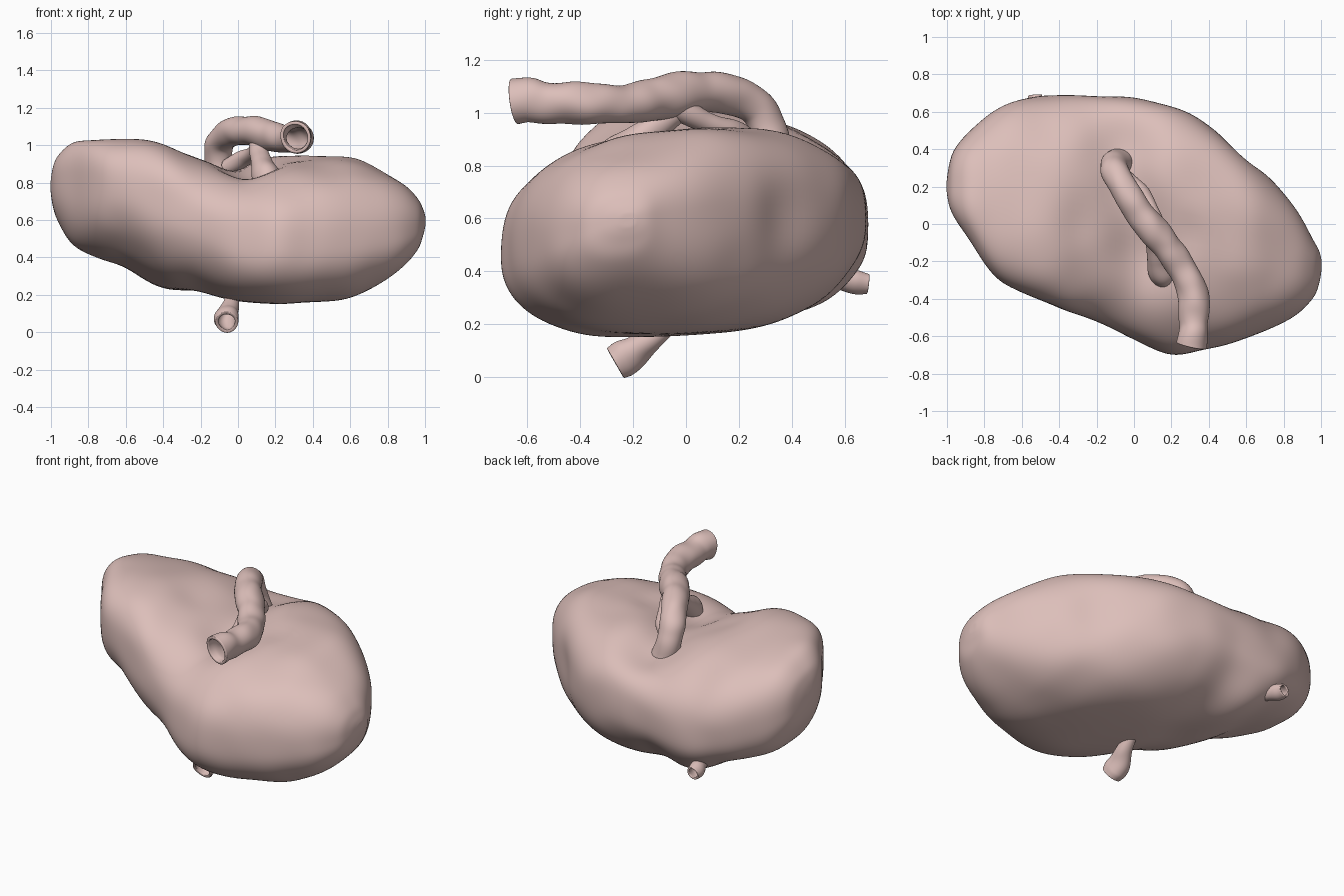
import bpy, bmesh, math
from mathutils import Vector, noise

if "Cube" in bpy.data.objects:
    bpy.data.objects.remove(bpy.data.objects["Cube"])

SKIN = bpy.data.materials.new("skin")
SKIN.diffuse_color = (0.72, 0.52, 0.49, 1)
SKIN.use_nodes = True
SKIN.node_tree.nodes["Principled BSDF"].inputs["Base Color"].default_value = SKIN.diffuse_color


def resample(rows, steps):
    """Catmull-Rom through rows of numbers."""
    out, n = [], len(rows)
    for i in range(n - 1):
        p = [rows[max(i - 1, 0)], rows[i], rows[i + 1], rows[min(i + 2, n - 1)]]
        for s in range(steps):
            t = s / steps
            out.append([0.5 * (2 * b + (c - a) * t + (2 * a - 5 * b + 4 * c - d) * t * t
                               + (3 * b - a - 3 * c + d) * t ** 3) for a, b, c, d in zip(*p)])
    out.append(list(rows[-1]))
    return out


def loft(name, rings, closed):
    bm = bmesh.new()
    vs = [[bm.verts.new(p) for p in r] for r in rings]
    n = len(vs[0])
    for a, b in zip(vs, vs[1:]):
        for i in range(n):
            j = (i + 1) % n
            bm.faces.new((a[i], a[j], b[j], b[i]))
    if closed:
        for r in (vs[0], vs[-1]):
            c = bm.verts.new(sum((v.co for v in r), Vector()) / n)
            for i in range(n):
                bm.faces.new((r[i], r[(i + 1) % n], c))
    bmesh.ops.recalc_face_normals(bm, faces=bm.faces)
    for f in bm.faces:
        f.smooth = True
    me = bpy.data.meshes.new(name)
    bm.to_mesh(me)
    bm.free()
    ob = bpy.data.objects.new(name, me)
    bpy.context.collection.objects.link(ob)
    me.materials.append(SKIN)
    return ob


def tube(name, path, wall=0.018, sides=20):
    """Hollow tube along rows of x, y, z, radius."""
    pts = resample(path, 6)
    rings = []
    for i, (x, y, z, r) in enumerate(pts):
        t = (Vector(pts[min(i + 1, len(pts) - 1)][:3]) - Vector(pts[max(i - 1, 0)][:3])).normalized()
        u = t.cross(Vector((0.85, 0.5, 0))).normalized()
        w = t.cross(u)
        ring = []
        for k in range(sides):
            a = 2 * math.pi * k / sides
            d = u * math.cos(a) + w * math.sin(a)
            p = Vector((x, y, z)) + d * r
            ring.append(p + d * 0.012 * noise.noise(p * 9))
        rings.append(ring)
    ob = loft(name, rings, False)
    m = ob.modifiers.new("wall", 'SOLIDIFY')
    m.thickness, m.offset = wall, -1
    s = ob.modifiers.new("smooth", 'SUBSURF')
    s.levels = s.render_levels = 1
    return ob


# Sac: sections along x as x, y min, y max, z min, z max
sections = [
    (-1.002, .17, .23, .75, .81), (-.99, .10, .31, .67, .88), (-.96, .03, .40, .59, .94),
    (-.88, -.09, .50, .47, 1.0),
    (-.75, -.28, .61, .40, 1.015), (-.6, -.37, .67, .35, 1.01), (-.4, -.45, .695, .24, 1.0),
    (-.2, -.52, .69, .215, .95), (0, -.62, .675, .165, .93), (.2, -.70, .63, .15, .94),
    (.4, -.67, .53, .16, .935), (.6, -.61, .37, .19, .925), (.75, -.55, .23, .255, .87),
    (.88, -.48, .06, .35, .79), (.96, -.40, -.08, .44, .715), (.99, -.32, -.14, .52, .66),
    (1.002, -.25, -.19, .57, .62)]
# Dents: centre, push direction, radius
dents = [
    ((-.07, .45, .93), (.01, -.03, -.07), .16), ((-.05, .22, .93), (0, 0, -.06), .15),
    ((.03, .02, .93), (0, 0, -.06), .16), ((.10, -.17, .88), (0, 0, -.07), .15),
    ((.30, -.05, .93), (0, 0, -.03), .08), ((-.05, -.15, .9), (0, 0, -.03), .12),
    ((-.25, .62, .35), (0, -.02, .02), .20), ((-.30, .0, .98), (0, 0, -.02), .12),
    ((.05, -.35, .86), (0, 0, -.02), .15), ((.6, .4, .6), (-.02, -.02, 0), .15),
    ((-.62, -.3, .42), (0, .02, .02), .15)]
N = 56
rings = []
for x, y0, y1, z0, z1 in resample(sections, 4):
    # Left lobe leans toward the front, right lobe toward the back
    f = min(max((x + .55) / .6, 0), 1)
    lean = -.30 + .48 * f * f * (3 - 2 * f)
    ring = []
    for k in range(N):
        a = 2 * math.pi * k / N
        c, s = math.cos(a), math.sin(a)
        c = math.copysign(abs(c) ** 0.81, c)
        s = math.copysign(abs(s) ** 0.81, s)
        h = (z1 - z0) / 2
        fade = 1 - (0.1 if s > 0 else 0.5) * abs(s)
        p = Vector((x, (y0 + y1) / 2 + c * (y1 - y0) / 2,
                    (z0 + z1) / 2 + h * (s + lean * c * fade)))
        q = p.copy()
        for ctr, push, rad in dents:
            q += Vector(push) * math.exp(-((p - Vector(ctr)).length / rad) ** 2)
        n = Vector((0, c, s)).normalized()
        ring.append(q + n * 0.012 * noise.noise(p * 4.5))
    rings.append(ring)
sac = loft("sac", rings, True)
s = sac.modifiers.new("smooth", 'SUBSURF')
s.levels = s.render_levels = 1

# Long upper tube arching forward to an open end
tube("upper_tube", [
    (-.09, .33, .82, .085), (-.10, .31, .93, .075), (-.09, .265, 1.02, .075),
    (-.04, .17, 1.07, .075), (.03, .06, 1.075, .078), (.11, -.04, 1.07, .085),
    (.19, -.14, 1.045, .078), (.27, -.26, 1.03, .078), (.32, -.40, 1.035, .083),
    (.32, -.53, 1.04, .078), (.315, -.60, 1.05, .083), (.305, -.65, 1.045, .086)])

# Branches under the tube that run down into the cleft
tube("rear_branch", [(-.06, .25, .88, .05), (.04, .17, .93, .045), (.09, .06, .97, .045),
                     (.12, -.04, 1.03, .05)])
tube("front_branch", [(.10, -.02, 1.02, .05), (.11, -.10, .96, .05), (.13, -.18, .90, .06),
                      (.15, -.25, .84, .075), (.17, -.29, .78, .07)])

# Lower outlet stub and small rear stub
tube("lower_stub", [(-.03, -.04, .23, .03), (-.04, -.12, .155, .045), (-.055, -.19, .10, .06),
                    (-.06, -.235, .075, .068), (-.06, -.27, .055, .062)])
tube("rear_stub", [(-.49, .48, .40, .04), (-.51, .58, .372, .04), (-.525, .64, .358, .046),
                   (-.53, .69, .352, .04)], wall=0.012)
